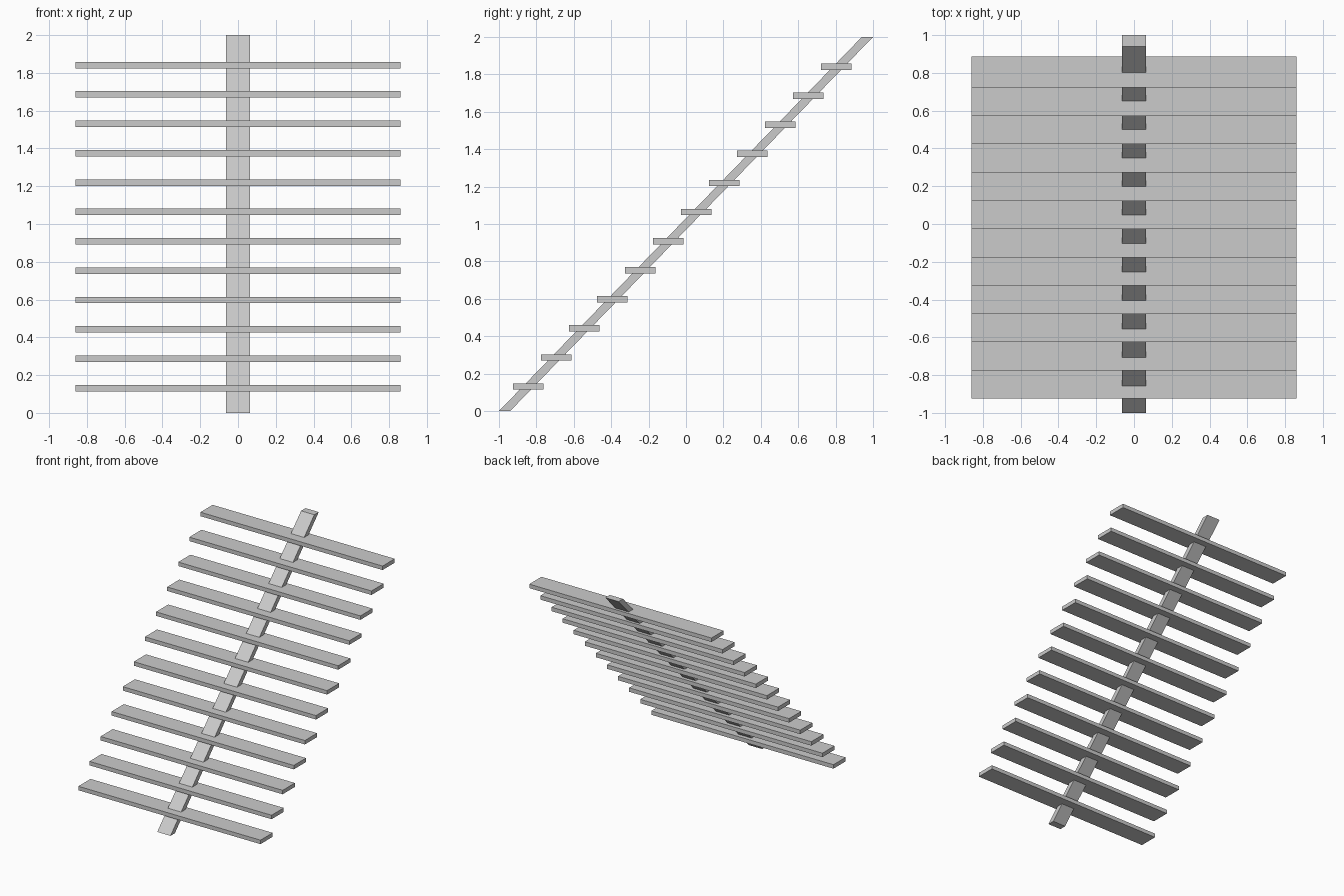
import bpy

if "Cube" in bpy.data.objects:
    bpy.data.objects.remove(bpy.data.objects["Cube"])

def mesh_object(name, verts, faces):
    mesh = bpy.data.meshes.new(name)
    mesh.from_pydata(verts, [], faces)
    obj = bpy.data.objects.new(name, mesh)
    bpy.context.collection.objects.link(obj)
    return obj

def extrude_x(name, profile, half_width):
    """Prism from a four-point (y, z) profile, counter-clockwise seen from +x."""
    verts = [(x, y, z) for x in (-half_width, half_width) for y, z in profile]
    faces = [(3, 2, 1, 0), (4, 5, 6, 7)]
    faces += [(i, (i + 1) % 4, (i + 1) % 4 + 4, i + 4) for i in range(4)]
    return mesh_object(name, verts, faces)

# Sloping central beam with ends cut level
extrude_x("central_stringer", [(-1, 0), (-0.94, 0), (1, 2), (0.94, 2)], 0.0625)

# Twelve flat treads threaded on the beam
COUNT, DEPTH, THICK = 12, 0.164, 0.034
for i in range(COUNT):
    y = -0.843 + i * 0.1497
    z = 0.131 + i * 0.1555
    d, t = DEPTH / 2, THICK / 2
    extrude_x(f"tread_{i + 1:02d}",
              [(y - d, z - t), (y + d, z - t), (y + d, z + t), (y - d, z + t)], 0.86)
